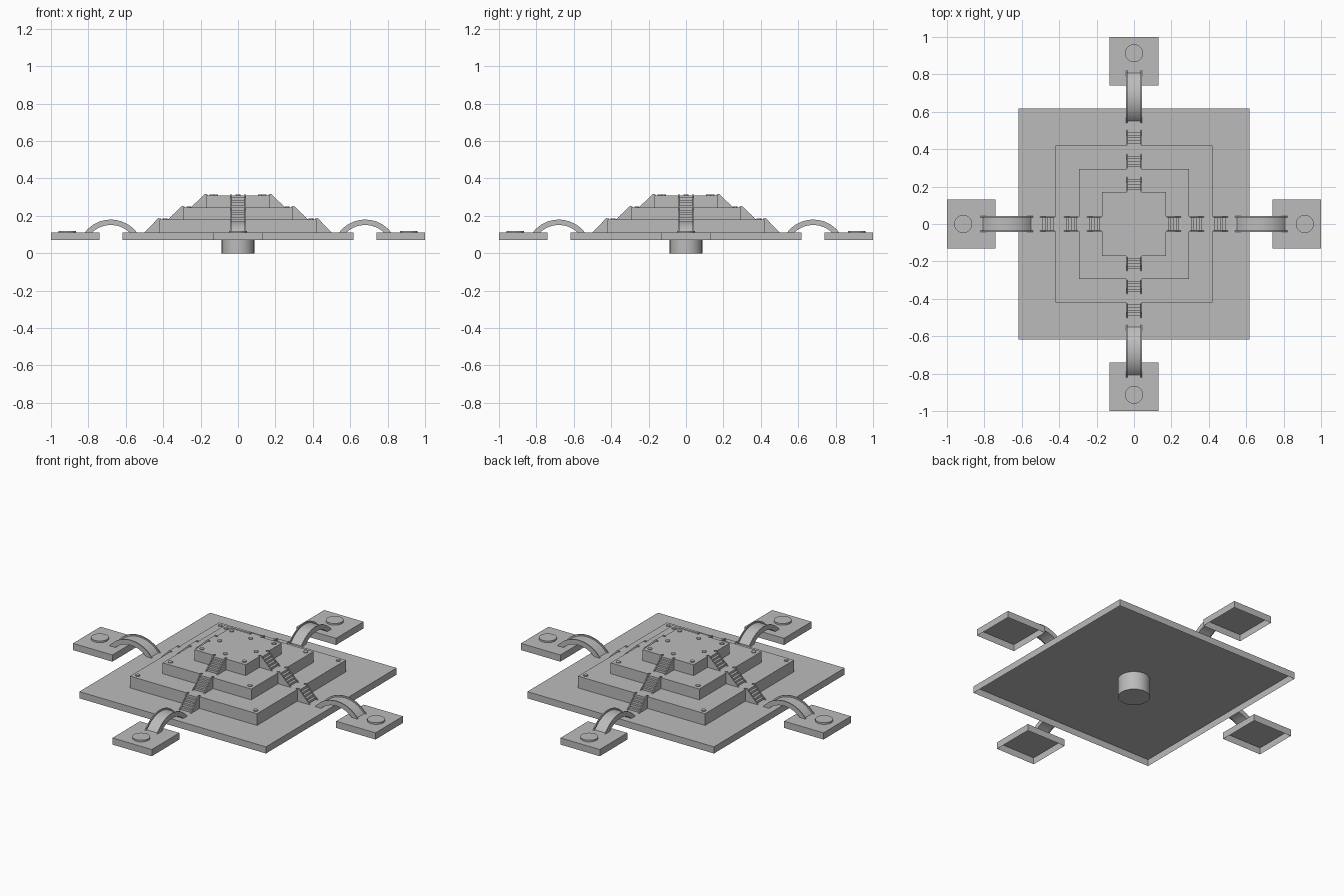
import bpy
import bmesh
from math import acos, cos, pi, sin
from mathutils import Matrix

default = bpy.data.objects.get("Cube")
if default:
    bpy.data.objects.remove(default, do_unlink=True)

GREY = (0.5, 0.5, 0.5, 1)
stone = bpy.data.materials.new("plain_grey")
stone.use_nodes = True
stone.diffuse_color = GREY
stone.node_tree.nodes["Principled BSDF"].inputs["Base Color"].default_value = GREY


def finish(bm, name, turn=0, smooth=False):
    """Turn a bmesh into an object, rotated about the centre by quarter turns."""
    bmesh.ops.rotate(bm, verts=bm.verts, matrix=Matrix.Rotation(turn * pi / 2, 3, 'Z'))
    mesh = bpy.data.meshes.new(name)
    bm.to_mesh(mesh)
    bm.free()
    mesh.materials.append(stone)
    obj = bpy.data.objects.new(name, mesh)
    bpy.context.collection.objects.link(obj)
    if smooth:
        bpy.ops.object.select_all(action='DESELECT')
        obj.select_set(True)
        bpy.context.view_layer.objects.active = obj
        bpy.ops.object.shade_smooth_by_angle(angle=pi / 6)
    return obj


def open_slab(name, half, z0, z1, x=0, turn=0):
    """Square slab left open underneath."""
    bm = bmesh.new()
    bmesh.ops.create_cube(bm, size=1)
    bmesh.ops.scale(bm, verts=bm.verts, vec=(2 * half, 2 * half, z1 - z0))
    bmesh.ops.translate(bm, verts=bm.verts, vec=(x, 0, (z0 + z1) / 2))
    bottom = [f for f in bm.faces if f.normal.z < -0.5]
    bmesh.ops.delete(bm, geom=bottom, context='FACES_ONLY')
    return finish(bm, name, turn)


def disc(name, radius, z0, z1, x=0, y=0, turn=0, sides=32):
    bm = bmesh.new()
    bmesh.ops.create_cone(bm, cap_ends=True, segments=sides, radius1=radius,
                          radius2=radius, depth=z1 - z0)
    bmesh.ops.translate(bm, verts=bm.verts, vec=(x, y, (z0 + z1) / 2))
    return finish(bm, name, turn, smooth=True)


def extrude_profile(name, profile, y0, y1, turn, smooth=False):
    """Extrude an x-z outline from y0 to y1."""
    bm = bmesh.new()
    face = bm.faces.new([bm.verts.new((x, y0, z)) for x, z in profile])
    new = bmesh.ops.extrude_face_region(bm, geom=[face])["geom"]
    verts = [v for v in new if isinstance(v, bmesh.types.BMVert)]
    bmesh.ops.translate(bm, verts=verts, vec=(0, y1 - y0, 0))
    bmesh.ops.recalc_face_normals(bm, faces=bm.faces)
    return finish(bm, name, turn, smooth)


FLOOR = 0.11
ARCH_X, ARCH_Z = 0.68, 0.005


def arc(radius, steps=16):
    """Arc over the gap whose ends rest on floor level."""
    a = acos((FLOOR - ARCH_Z) / radius)
    angles = [a - 2 * a * i / steps for i in range(steps + 1)]
    return [(ARCH_X - radius * sin(t), ARCH_Z + radius * cos(t)) for t in angles]


def arch_outline(inner, outer):
    return arc(outer) + arc(inner)[::-1]


# Base plate and central foot
open_slab("base_plate", 0.617, 0.07, FLOOR)
disc("central_foot", 0.087, 0, FLOOR - 0.001)

# Stepped tiers: half width, bottom, top
tiers = [(0.42, FLOOR, 0.18), (0.293, 0.18, 0.245), (0.17, 0.245, 0.31)]
for level, (half, z0, z1) in enumerate(tiers, 1):
    open_slab(f"tier_{level}", half, z0, z1)
    for turn in range(4):
        # Rivets at the corners
        inset = half - 0.03
        disc(f"tier_{level}_rivet", 0.013, z1, z1 + 0.005, inset, inset, turn, 12)

        # Stairs up each side
        count, run = 5, 0.07
        steps = [(half - 0.001, z0)]
        for i in range(count):
            x = half + run * (1 - i / count)
            steps += [(x, z0 + (z1 - z0) * i / count),
                      (x, z0 + (z1 - z0) * (i + 1) / count)]
        steps.append((half - 0.001, z1))
        extrude_profile(f"tier_{level}_stairs", steps, -0.034, 0.034, turn)

        # Sloping stair rails
        rail = [(half, z0), (half + run + 0.012, z0), (half + 0.006, z1 + 0.008),
                (half - 0.008, z1 + 0.005), (half - 0.008, z1)]
        for side in (-1, 1):
            extrude_profile(f"tier_{level}_stair_rail", rail,
                            side * 0.034, side * 0.04, turn)

for turn in range(4):
    # Rivets around the top tier
    disc("top_rivet", 0.013, 0.31, 0.315, 0.12, 0, turn, 12)

    # Outer pads with round studs
    open_slab("outer_pad", 0.13, 0.07, FLOOR, 0.87, turn)
    disc("pad_stud", 0.048, FLOOR, 0.12, 0.913, 0, turn)

    # Arched bridges with raised side rails
    extrude_profile("bridge_deck", arch_outline(0.148, 0.166), -0.037, 0.037, turn, True)
    for side in (-1, 1):
        extrude_profile("bridge_rail", arch_outline(0.146, 0.175),
                        side * 0.036, side * 0.042, turn, True)
